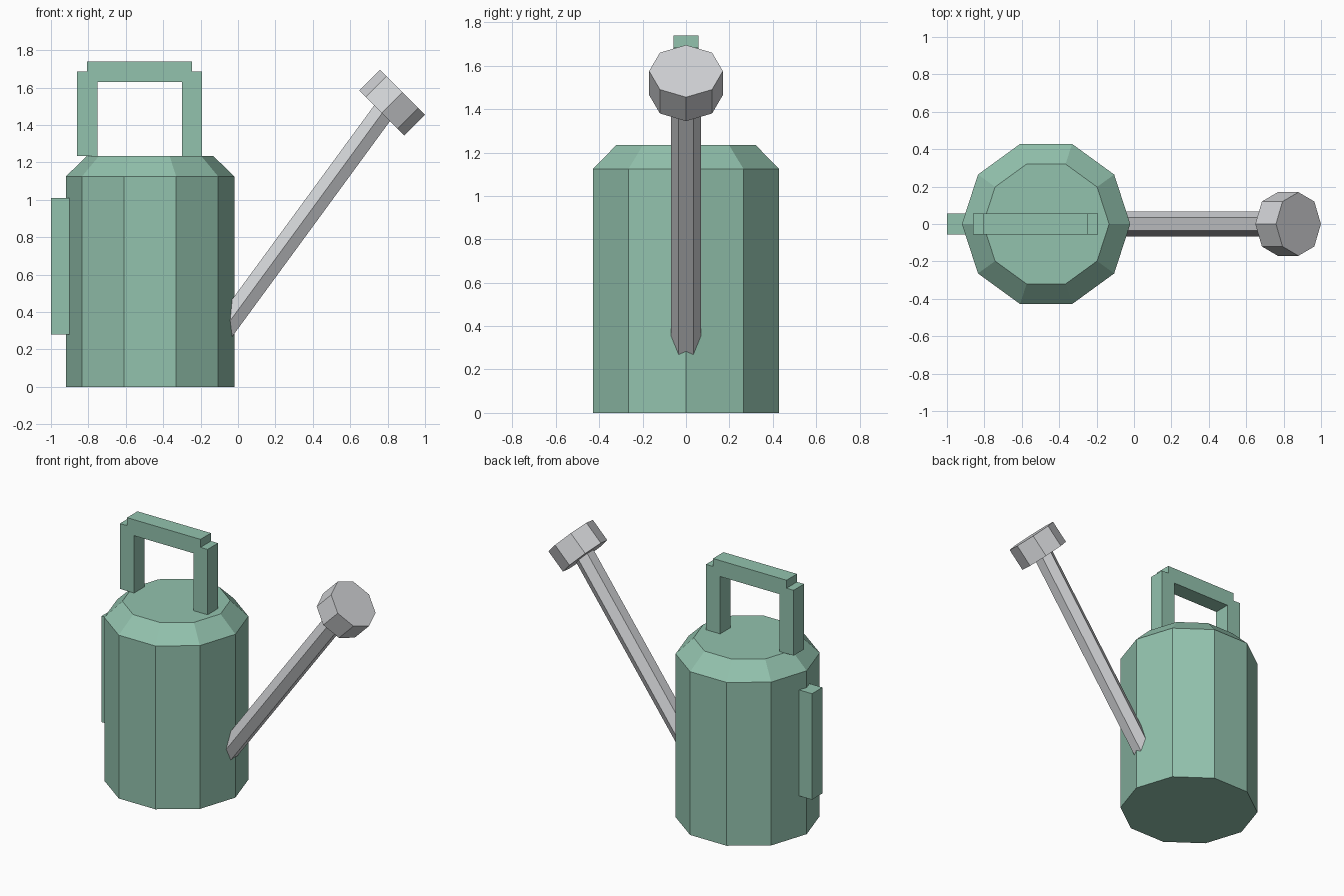
import bpy, bmesh
from math import sin, cos, pi, atan2
from mathutils import Matrix, Vector

cube = bpy.data.objects.get("Cube")
if cube:
    bpy.data.objects.remove(cube, do_unlink=True)


def make_material(name, rgb):
    mat = bpy.data.materials.new(name)
    mat.use_nodes = True
    mat.diffuse_color = (*rgb, 1)
    bsdf = next(n for n in mat.node_tree.nodes if n.type == 'BSDF_PRINCIPLED')
    bsdf.inputs["Base Color"].default_value = (*rgb, 1)
    return mat


green = make_material("sage green", (0.29, 0.54, 0.42))
grey = make_material("light grey", (0.64, 0.65, 0.67))


def finish(name, bm, mat):
    bmesh.ops.recalc_face_normals(bm, faces=bm.faces)
    mesh = bpy.data.meshes.new(name)
    bm.to_mesh(mesh)
    bm.free()
    mesh.materials.append(mat)
    obj = bpy.data.objects.new(name, mesh)
    bpy.context.collection.objects.link(obj)
    return obj


def turned(name, profile, sides, mat, start=0.0):
    """Solid of flat-sided rings from (radius, height) pairs."""
    bm = bmesh.new()
    rings = []
    for r, z in profile:
        angles = [start + 2 * pi * i / sides for i in range(sides)]
        rings.append([bm.verts.new((r * cos(a), r * sin(a), z)) for a in angles])
    bm.faces.new(rings[0])
    bm.faces.new(rings[-1])
    for low, high in zip(rings, rings[1:]):
        for i in range(sides):
            j = (i + 1) % sides
            bm.faces.new((low[i], low[j], high[j], high[i]))
    return finish(name, bm, mat)


def box(name, x, z, mat, half_width=0.057):
    """Box from x and z ranges, centred on y = 0."""
    bm = bmesh.new()
    size = (x[1] - x[0], 2 * half_width, z[1] - z[0])
    middle = Vector((sum(x) / 2, 0, sum(z) / 2))
    bmesh.ops.create_cube(bm, size=1, matrix=Matrix.Translation(middle) @ Matrix.Diagonal((*size, 1)))
    return finish(name, bm, mat)


# Ten-sided can with a sloped shoulder
can = turned("can_body", [(0.45, 0), (0.45, 1.125), (0.337, 1.235)], 10, green)
can.location.x = -0.47

# Carrying handle on top and grip at the back
box("handle_post_back", (-0.86, -0.752), (1.235, 1.685), green)
box("handle_post_front", (-0.3, -0.192), (1.235, 1.685), green)
box("handle_bar", (-0.806, -0.246), (1.63, 1.74), green)
box("back_grip", (-1.0, -0.895), (0.28, 1.01), green)

# Six-sided spout rising out of the can
base, tip = Vector((-0.1, 0, 0.274)), Vector((0.8, 0, 1.503))
run = tip - base
spout = turned("spout", [(0.068, 0), (0.068, run.length)], 6, grey, pi / 2)
spout.location = base
spout.rotation_euler.y = atan2(run.x, run.z)

# Eight-sided sprinkler head tilted forward
head = turned("sprinkler_head", [(0.17, -0.078), (0.17, 0.078)], 8, grey)
head.location = (0.824, 0, 1.52)
head.rotation_euler.y = pi / 4
